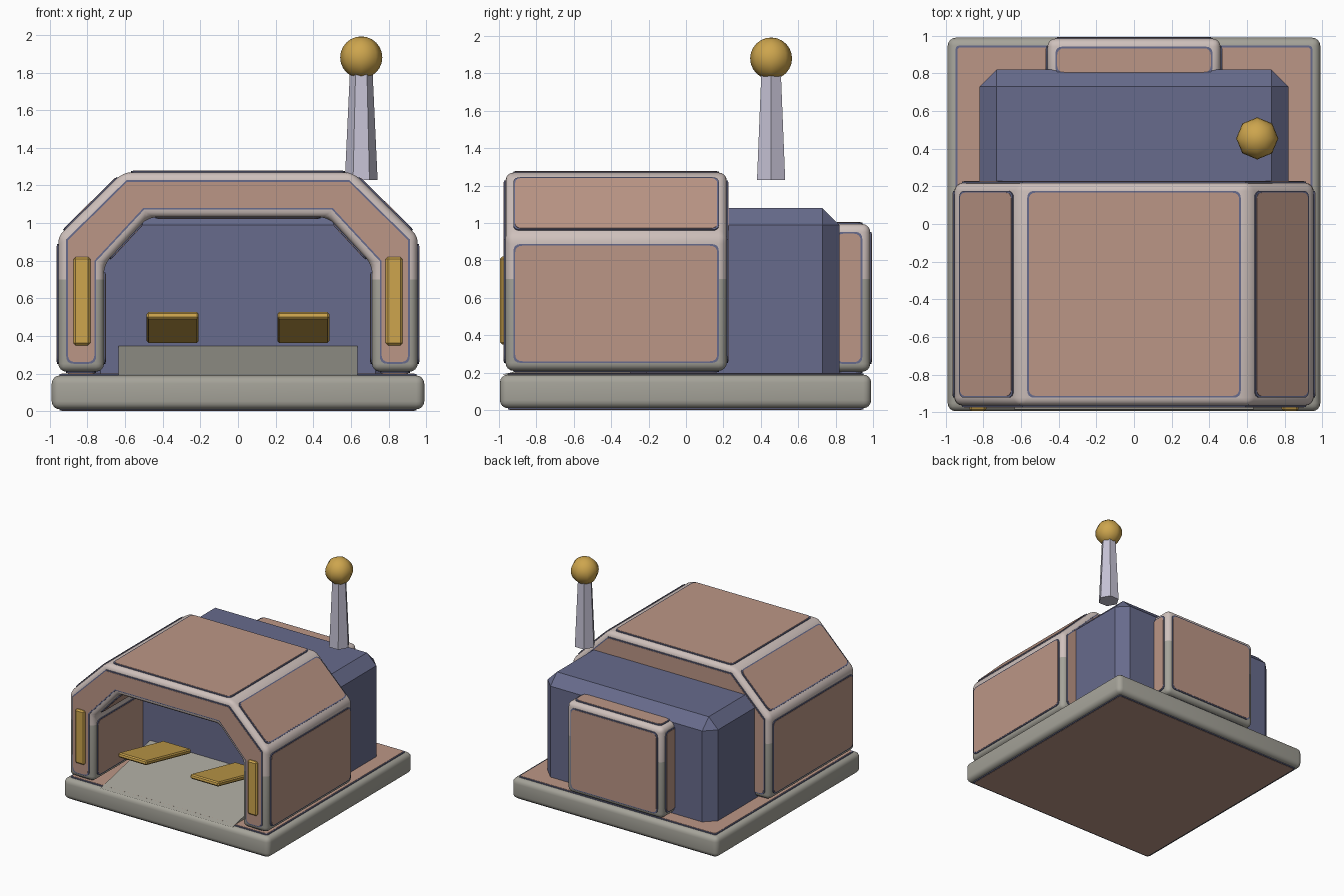
import bpy, bmesh, math
from mathutils import Vector, Matrix

if "Cube" in bpy.data.objects:
    bpy.data.objects.remove(bpy.data.objects["Cube"])


def material(name, rgb):
    m = bpy.data.materials.new(name)
    m.diffuse_color = (*rgb, 1)
    m.use_nodes = True
    m.node_tree.nodes["Principled BSDF"].inputs["Base Color"].default_value = m.diffuse_color
    return m


PINK = material("clay_panel", (0.50, 0.305, 0.238))
GREY = material("stone_grey", (0.376, 0.366, 0.319))
PALE = material("pale_trim", (0.62, 0.53, 0.50))
NAVY = material("slate_blue", (0.136, 0.147, 0.262))
GOLD = material("gold", (0.61, 0.376, 0.075))
PIPE = material("lavender_metal", (0.56, 0.54, 0.66))


def finish(name, bm, mats, smooth=None):
    me = bpy.data.meshes.new(name)
    bm.to_mesh(me)
    bm.free()
    ob = bpy.data.objects.new(name, me)
    bpy.context.collection.objects.link(ob)
    for m in mats:
        me.materials.append(m)
    if smooth:
        bpy.ops.object.select_all(action='DESELECT')
        ob.select_set(True)
        bpy.context.view_layer.objects.active = ob
        bpy.ops.object.shade_smooth_by_angle(angle=math.radians(smooth))
    return ob


def prism(profile, depth):
    """Extrude a closed 3D outline along a vector."""
    bm = bmesh.new()
    f = bm.faces.new([bm.verts.new(p) for p in profile])
    r = bmesh.ops.extrude_face_region(bm, geom=[f], use_keep_orig=True)
    bmesh.ops.translate(bm, vec=depth, verts=[v for v in r["geom"] if isinstance(v, bmesh.types.BMVert)])
    bmesh.ops.recalc_face_normals(bm, faces=bm.faces)
    return bm


def box(x0, x1, y0, y1, z0, z1):
    return prism([(x0, y0, z0), (x1, y0, z0), (x1, y1, z0), (x0, y1, z0)], (0, 0, z1 - z0))


def bevel(bm, edges, offset, segments):
    bmesh.ops.bevel(bm, geom=list(edges), offset=offset, segments=segments,
                    profile=0.5, affect='EDGES', clamp_overlap=True)


def inset_round(pts, n, d, r):
    """Inset an outline by d within its plane and round its corners."""
    k = len(pts)
    dirs = [(pts[(i + 1) % k] - pts[i]).normalized() for i in range(k)]
    new = []
    for i in range(k):
        a, b = n.cross(dirs[i - 1]), n.cross(dirs[i])
        new.append(pts[i] + d * (a + b) / (1 + a.dot(b)))
    out = []
    for i in range(k):
        turn = 1 - dirs[i - 1].dot(dirs[i])
        if turn < 0.5:            # shallow corners stay crisp
            out.append(new[i])
            continue
        p, q = new[i] - dirs[i - 1] * r, new[i] + dirs[i] * r
        for t in (0, 0.25, 0.5, 0.75, 1):
            out.append(p * (1 - t) ** 2 + new[i] * 2 * t * (1 - t) + q * t * t)
    return out


def plates(name, outlines, d, r, thick, mat):
    bm = bmesh.new()
    for pts, n in outlines:
        ring = inset_round(pts, n, d, r)
        low = [bm.verts.new(p - n * 0.001) for p in ring]
        top = [bm.verts.new(p + n * thick) for p in ring]
        bm.faces.new(top)
        for i in range(len(ring)):
            j = (i + 1) % len(ring)
            bm.faces.new((low[i], low[j], top[j], top[i]))
    finish(name, bm, [mat])


def framed(name, bm, keep=lambda n: True, split=None, r=0.04):
    """Rounded frame with a rimmed panel on each flat side."""
    bm.normal_update()
    outlines = [([v.co.copy() for v in f.verts], f.normal.copy()) for f in bm.faces if keep(f.normal)]
    bevel(bm, bm.edges, 0.043, 4)
    if split:
        bmesh.ops.bisect_plane(bm, geom=bm.verts[:] + bm.edges[:] + bm.faces[:],
                               plane_co=(0, 0, split), plane_no=(0, 0, 1))
        for f in bm.faces:
            f.material_index = int(f.calc_center_median().z > split)
    finish(name + "_frame", bm, [GREY, PALE], 40)
    plates(name + "_panel_rims", outlines, 0.042, r, 0.007, NAVY)
    plates(name + "_panels", outlines, 0.051, r, 0.0095, PINK)


# Base slab with top and bottom panels
framed("base", box(-0.99, 0.99, -0.995, 0.99, 0.01, 0.19), lambda n: abs(n.z) > 0.9, r=0.02)

# Arched front shell
half = [(0.955, 0.21), (0.955, 0.93), (0.61, 1.27)]
inner = [(0.48, 1.03), (0.712, 0.78), (0.712, 0.21)]
left = half + [(-x, z) for x, z in reversed(half)]
hole = [(-x, z) for x, z in reversed(inner)] + inner
framed("shell", prism([(x, -0.965, z) for x, z in left + hole], (0, 1.183, 0)), split=0.7)

# Rear pack
framed("rear_pack", box(-0.46, 0.46, 0.755, 0.985, 0.205, 0.995), split=0.7)

# Chamfered main body
bm = box(-0.82, 0.82, -0.30, 0.82, 0.195, 1.08)
bevel(bm, [e for e in bm.edges if max(v.co.z for v in e.verts) > 1], 0.09, 1)
finish("main_body", bm, [NAVY])

# Entry ramp
finish("ramp", prism([(-0.635, -0.985, 0.19), (-0.635, -0.28, 0.35), (-0.635, -0.28, 0.19)],
                     (1.27, 0, 0)), [GREY])

# Gold lamps and tilted pedals on both sides
for side, s in (("left", -1), ("right", 1)):
    bm = box(-0.045, 0.045, -0.995, -0.95, 0.35, 0.82)
    bevel(bm, bm.edges, 0.012, 1)
    bmesh.ops.translate(bm, vec=(s * 0.83, 0, 0), verts=bm.verts)
    finish(side + "_lamp", bm, [GOLD])

    bm = box(-0.138, 0.138, -0.315, 0.315, -0.019, 0.019)
    bevel(bm, bm.edges, 0.01, 1)
    bm.transform(Matrix.Translation((s * 0.347, -0.65, 0.445)) @ Matrix.Rotation(-0.21, 4, 'X'))
    finish(side + "_pedal", bm, [GOLD])

# Six-sided mast with a ball on top
bm = bmesh.new()
bmesh.ops.create_cone(bm, cap_ends=True, segments=6, radius1=0.087, radius2=0.06, depth=0.58,
                      matrix=Matrix.Translation((0.655, 0.455, 1.52)) @ Matrix.Rotation(math.pi / 2, 4, 'Z'))
if max(v.co.x for v in bm.verts) < 0.735:   # keep corners along x
    bmesh.ops.rotate(bm, cent=(0.655, 0.455, 0), matrix=Matrix.Rotation(math.pi / 6, 3, 'Z'), verts=bm.verts)
finish("mast", bm, [PIPE])
bm = bmesh.new()
bmesh.ops.create_uvsphere(bm, u_segments=8, v_segments=12, radius=0.112,
                          matrix=Matrix.Translation((0.655, 0.455, 1.88)))
finish("mast_ball", bm, [GOLD], 60)
